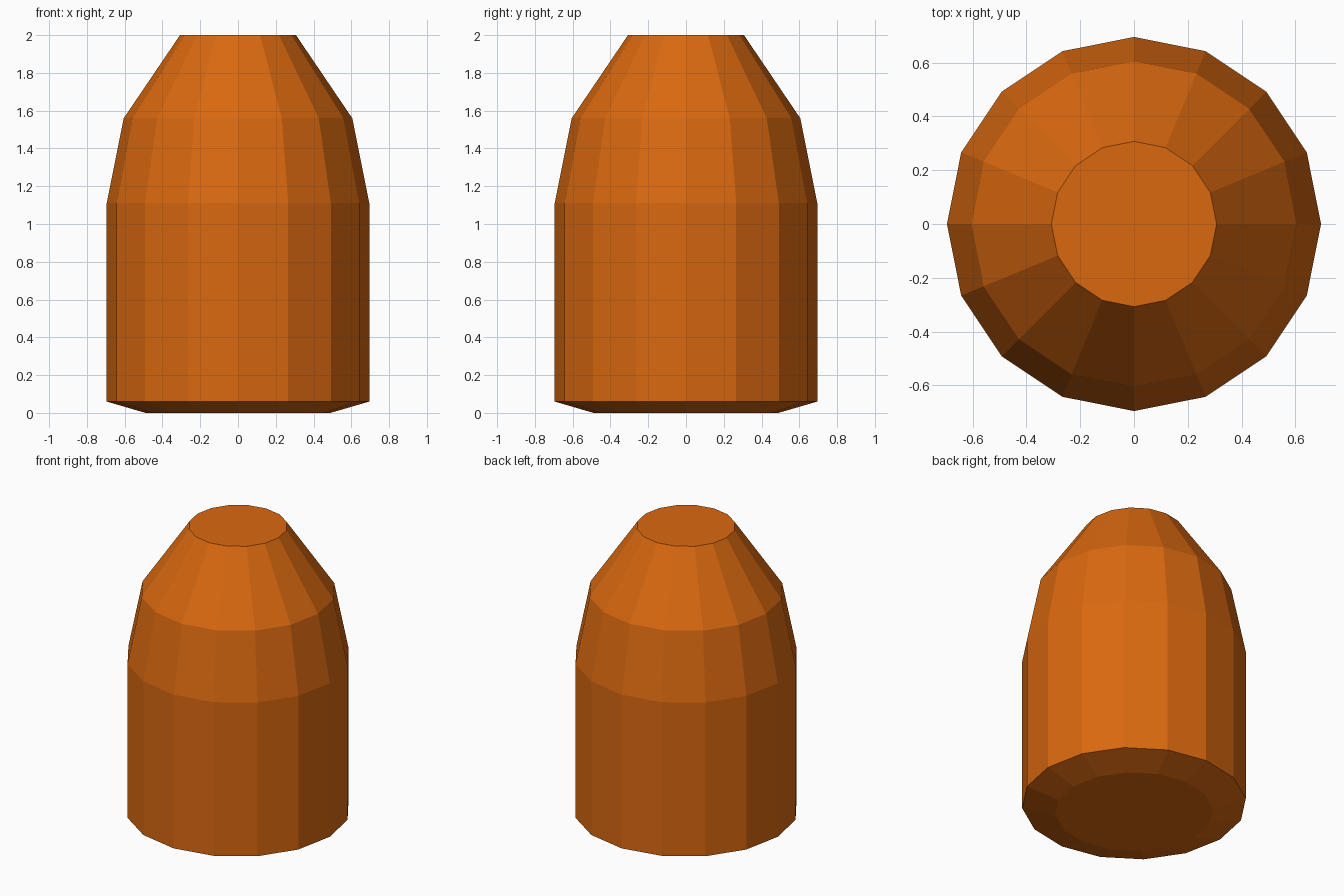
import bpy, bmesh
from math import cos, sin, tau

if "Cube" in bpy.data.objects:
    bpy.data.objects.remove(bpy.data.objects["Cube"])

SIDES = 16
# Outline of the body as (radius, height), bottom to top
PROFILE = [(0.49, 0.0), (0.695, 0.06), (0.695, 1.11), (0.605, 1.56), (0.307, 2.0)]

# Faceted body: one ring per outline point, bridged and capped
bm = bmesh.new()
rings = [[bm.verts.new((r * cos(tau * i / SIDES), r * sin(tau * i / SIDES), z))
          for i in range(SIDES)] for r, z in PROFILE]
for low, high in zip(rings, rings[1:]):
    for i in range(SIDES):
        j = (i + 1) % SIDES
        bm.faces.new((low[i], low[j], high[j], high[i]))
bm.faces.new(rings[0][::-1])
bm.faces.new(rings[-1])

mesh = bpy.data.meshes.new("tapered_body")
bm.to_mesh(mesh)
bm.free()
body = bpy.data.objects.new("tapered_body", mesh)
bpy.context.collection.objects.link(body)

# Orange finish
orange = bpy.data.materials.new("orange")
orange.diffuse_color = (0.70, 0.14, 0.005, 1.0)
orange.use_nodes = True
orange.node_tree.nodes["Principled BSDF"].inputs["Base Color"].default_value = orange.diffuse_color
mesh.materials.append(orange)
